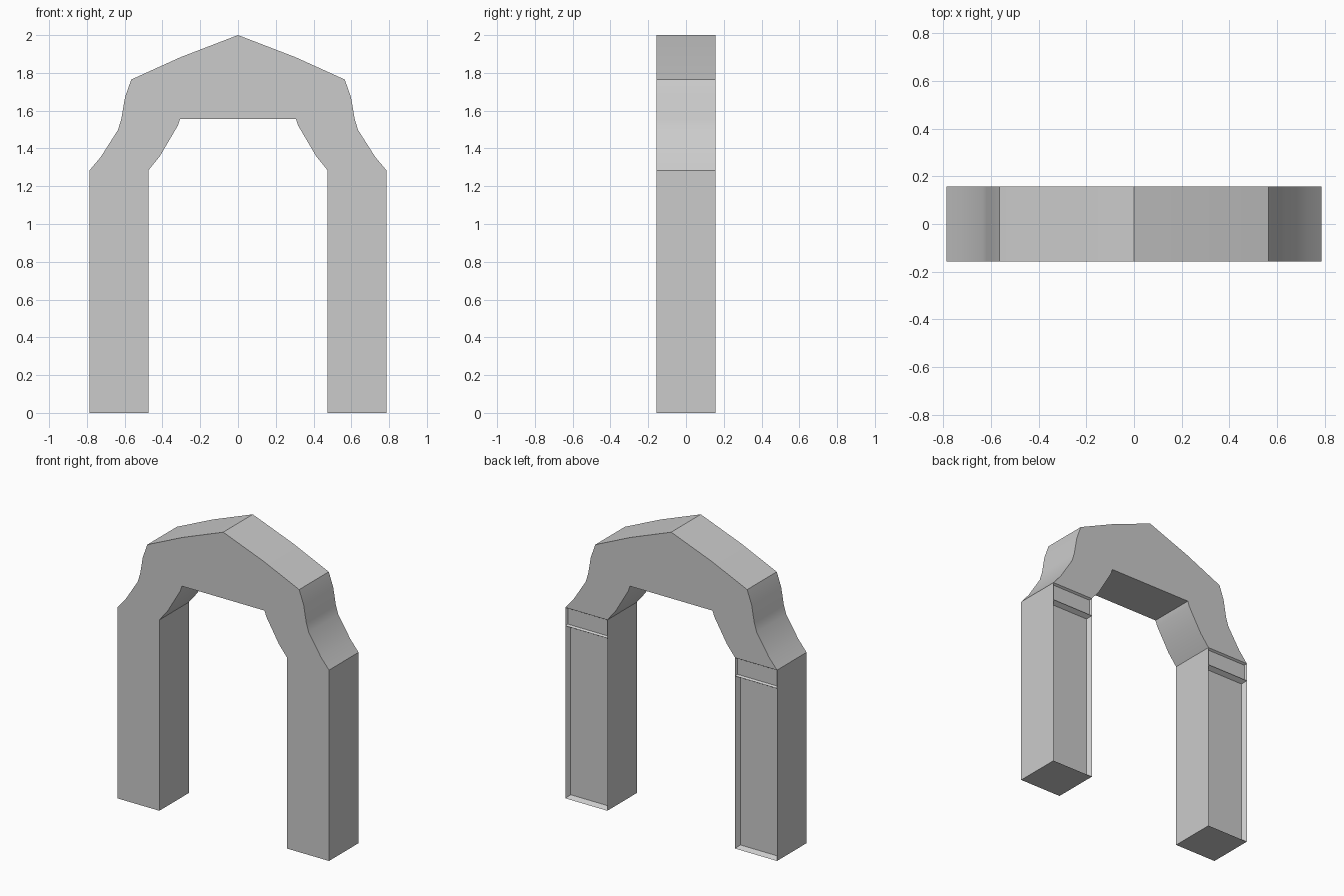
import bpy, bmesh, math

if "Cube" in bpy.data.objects:
    bpy.data.objects.remove(bpy.data.objects["Cube"])

DEPTH = 0.314
SPRING, LEDGE = 1.283, 1.16      # top of the legs, bar between the two back panels
X_IN, X_OUT = 0.475, 0.787

# right half of the arch outline: outer side from apex to leg, inner side from leg to lintel
outer = [(0.302, 1.884), (0.565, 1.765), (0.598, 1.672), (0.618, 1.555),
         (0.636, 1.497), (0.727, 1.354), (X_OUT, SPRING)]
inner = [(X_IN, SPRING), (0.413, 1.36), (0.319, 1.52), (0.307, 1.555)]

bm = bmesh.new()
cache = {}


def vert(x, z):
    key = (round(x, 4), round(z, 4))
    if key not in cache:
        cache[key] = bm.verts.new((x, -DEPTH / 2, z))
    return cache[key]


def face(points):
    return bm.faces.new([vert(x, z) for x, z in points])


# front faces: arch, then a short band and a long shaft per leg
half = outer + inner
face([(0, 2.0)] + half + [(-x, z) for x, z in reversed(half)])
for s in (1, -1):
    for top, bottom in ((SPRING, LEDGE), (LEDGE, 0.0)):
        face([(s * X_OUT, top), (s * X_OUT, bottom), (s * X_IN, bottom), (s * X_IN, top)])

# give the outline its thickness
bmesh.ops.recalc_face_normals(bm, faces=bm.faces[:])
ext = bmesh.ops.extrude_face_region(bm, geom=bm.faces[:], use_keep_orig=True)
moved = [g for g in ext["geom"] if isinstance(g, bmesh.types.BMVert)]
bmesh.ops.translate(bm, verts=moved, vec=(0, DEPTH, 0))
bmesh.ops.recalc_face_normals(bm, faces=bm.faces[:])
bm.normal_update()

# sunken panels with sloped borders on the back of the legs
back = [f for f in bm.faces if f.normal.y > 0.9]
bands = [f for f in back if LEDGE < f.calc_center_median().z < SPRING]
shafts = [f for f in back if f.calc_center_median().z < LEDGE]
bmesh.ops.inset_individual(bm, faces=bands, thickness=0.012, depth=-0.014)
bmesh.ops.inset_individual(bm, faces=shafts, thickness=0.025, depth=-0.03)

for f in bm.faces:
    f.smooth = True
mesh = bpy.data.meshes.new("stone_archway")
bm.to_mesh(mesh)
bm.free()
mesh.set_sharp_from_angle(angle=math.radians(25))
arch = bpy.data.objects.new("stone_archway", mesh)
bpy.context.collection.objects.link(arch)
